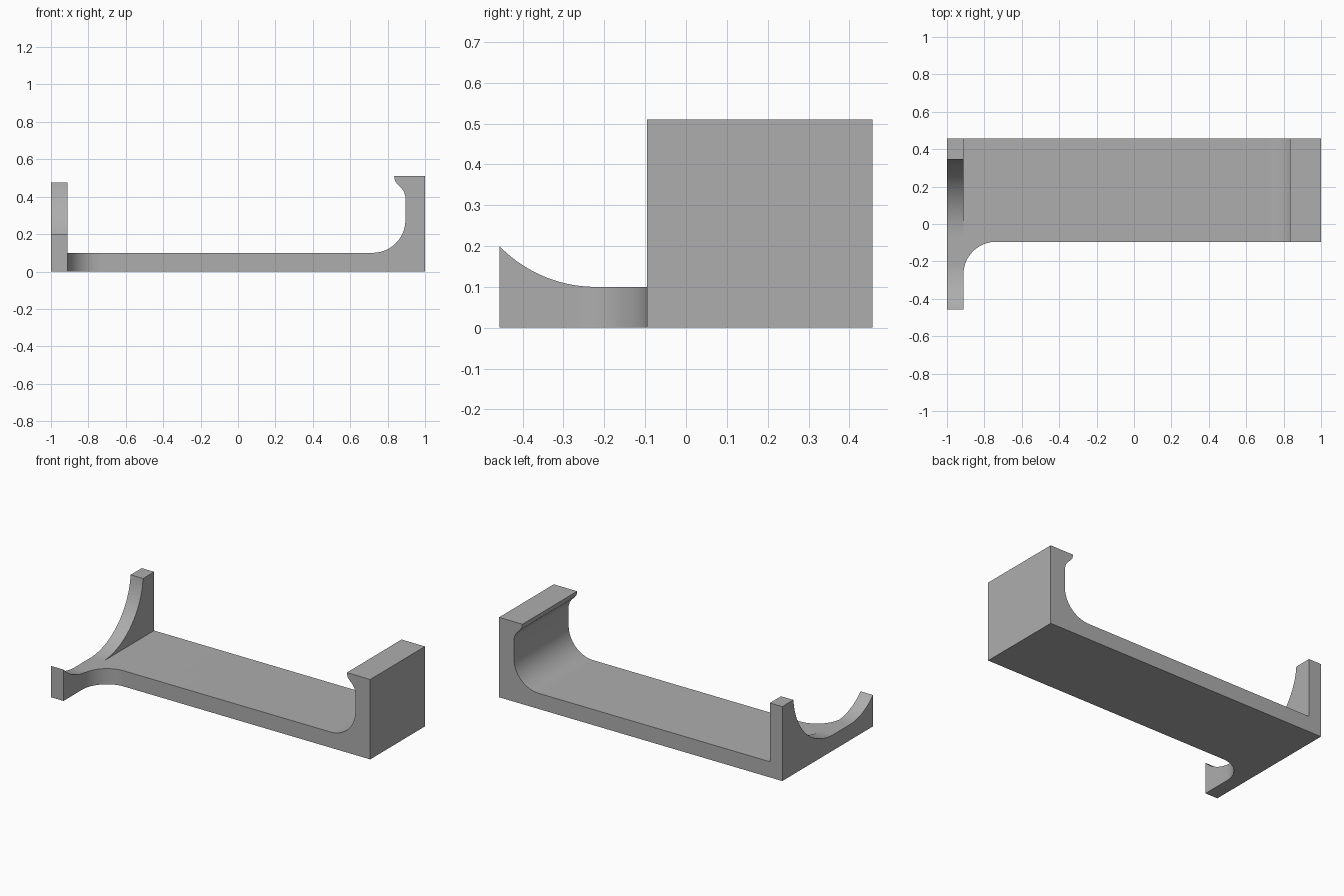
import bpy, bmesh
from math import sin, cos, radians, asin
from mathutils import Vector

cube = bpy.data.objects.get("Cube")
if cube:
    bpy.data.objects.remove(cube, do_unlink=True)

grey = bpy.data.materials.new("plain grey")
grey.use_nodes = True
colour = (0.42, 0.42, 0.42, 1)
grey.diffuse_color = colour
grey.node_tree.nodes["Principled BSDF"].inputs["Base Color"].default_value = colour


def arc(cu, cv, r, start, end, n=24):
    """Points on a circle from one angle to another, in degrees."""
    angles = [radians(start + (end - start) * i / n) for i in range(n + 1)]
    return [(cu + r * cos(a), cv + r * sin(a)) for a in angles]


def prism(name, profile, place, depth):
    """Extrude a flat profile; place() maps it into space."""
    bm = bmesh.new()
    face = bm.faces.new([bm.verts.new(place(u, v)) for u, v in profile])
    moved = bmesh.ops.extrude_face_region(bm, geom=[face])["geom"]
    verts = [g for g in moved if isinstance(g, bmesh.types.BMVert)]
    bmesh.ops.translate(bm, verts=verts, vec=Vector(depth))
    bmesh.ops.recalc_face_normals(bm, faces=bm.faces)
    mesh = bpy.data.meshes.new(name)
    bm.to_mesh(mesh)
    bm.free()
    mesh.materials.append(grey)
    obj = bpy.data.objects.new(name, mesh)
    bpy.context.collection.objects.link(obj)
    return obj


FLOOR, FRONT, BACK, INNER = 0.10, -0.095, 0.457, -0.912

# Long tray with a rounded corner and an overhanging lip on the tall wall
r = 0.175
lip = [(0.895, 0.40), (0.888, 0.425), (0.875, 0.445), (0.85, 0.47),
       (0.839, 0.485), (0.835, 0.51)]
profile = [(-1, 0), (1, 0), (1, 0.51)] + lip[::-1]
profile += arc(0.895 - r, FLOOR + r, r, 0, -90) + [(-1, FLOOR)]
tray = prism("tray", profile, lambda x, z: (x, FRONT, z), (0, BACK - FRONT, 0))

# End plate with a cradle scooped out of its top
r_front, r_back = 0.33, 0.41
front_y = -0.457 + (r_front**2 - (r_front - 0.10)**2) ** 0.5
rise = 0.375
back_y = 0.345 - (r_back**2 - (r_back - rise)**2) ** 0.5
front_angle = -90 - 57.29578 * asin((front_y + 0.457) / r_front)
back_angle = -90 + 57.29578 * asin((0.345 - back_y) / r_back)
profile = [(BACK, 0), (-BACK, 0)]
profile += arc(front_y, FLOOR + r_front, r_front, front_angle, -90)
profile += arc(back_y, FLOOR + r_back, r_back, -90, back_angle, 32)
profile += [(BACK, FLOOR + rise)]
plate = prism("end_plate", profile, lambda y, z: (-1, y, z), (INNER + 1, 0, 0))

# Curved web joining the tray front to the plate
profile = [(-0.95, -0.05)] + [(-0.95, FRONT - r)]
profile += arc(INNER + r, FRONT - r, r, 180, 90) + [(INNER + r, -0.05)]
web = prism("corner_web", profile, lambda x, y: (x, y, 0), (0, 0, FLOOR))

# Fuse the parts into one solid
for part in (plate, web):
    mod = tray.modifiers.new("join " + part.name, "BOOLEAN")
    mod.operation = "UNION"
    mod.solver = "EXACT"
    mod.object = part
bpy.context.view_layer.update()
fused = bpy.data.meshes.new_from_object(
    tray.evaluated_get(bpy.context.evaluated_depsgraph_get()))
tray.modifiers.clear()
tray.data = fused
tray.name = "cradle_bracket"
for part in (plate, web):
    bpy.data.objects.remove(part, do_unlink=True)

bpy.ops.object.select_all(action="DESELECT")
tray.select_set(True)
bpy.context.view_layer.objects.active = tray
bpy.ops.object.shade_smooth_by_angle(angle=radians(25))
